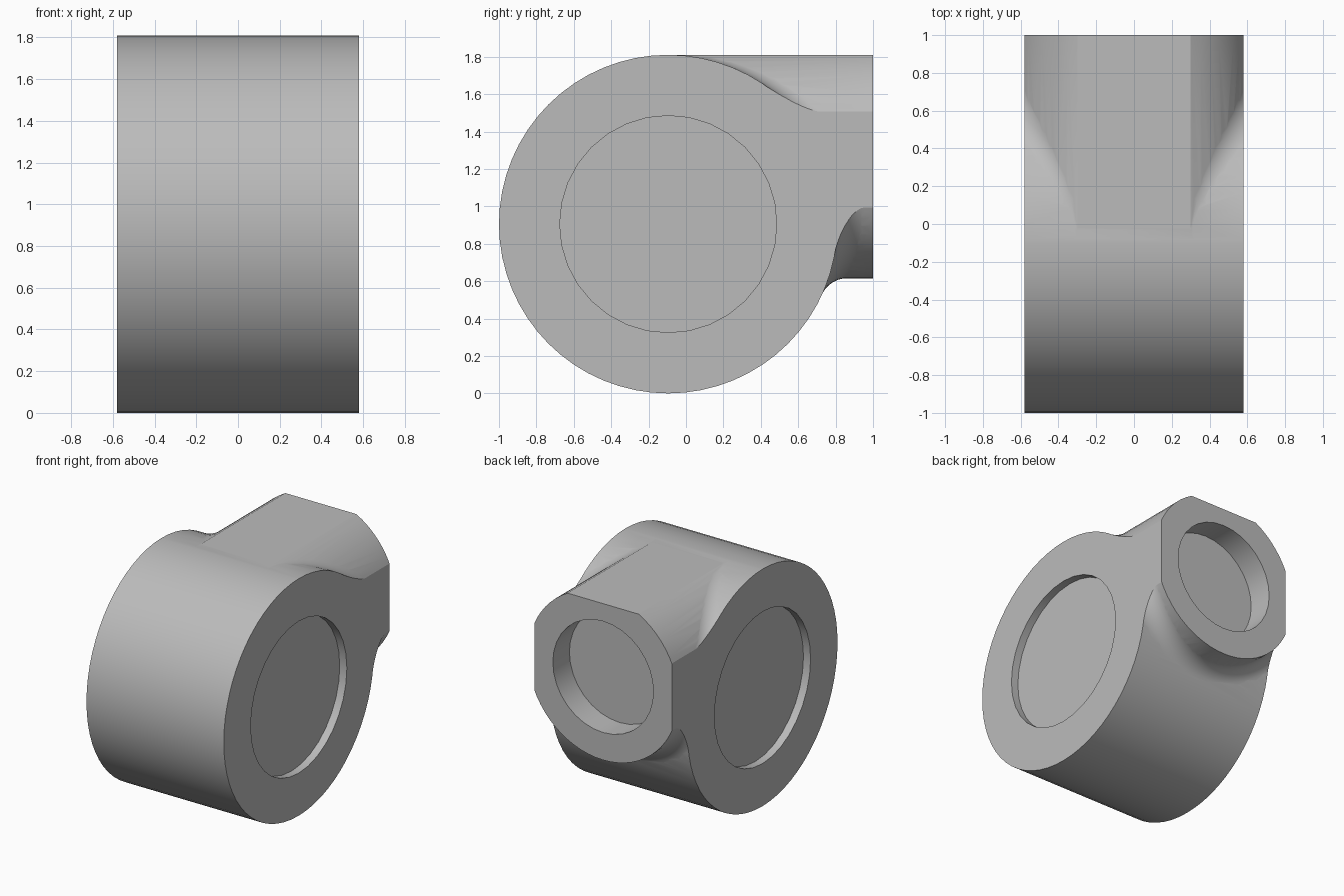
import bpy, bmesh
from math import cos, sin, sqrt, radians, pi
from mathutils import Vector, Matrix

cube = bpy.data.objects.get("Cube")
if cube:
    bpy.data.objects.remove(cube, do_unlink=True)

HALF = 0.58                       # half width
R, DRUM_Y, DRUM_Z = 0.905, -0.095, 0.905
PORT_R, PORT_Z = 0.635, 1.25
BLEND = 0.15                      # fillet radius between port and drum

grey = bpy.data.materials.new("grey")
grey.use_nodes = True
colour = (0.5, 0.5, 0.5, 1)
grey.diffuse_color = colour
grey.node_tree.nodes["Principled BSDF"].inputs["Base Color"].default_value = colour


def add_object(name, bm):
    bmesh.ops.recalc_face_normals(bm, faces=bm.faces)
    mesh = bpy.data.meshes.new(name)
    bm.to_mesh(mesh)
    bm.free()
    mesh.materials.append(grey)
    obj = bpy.data.objects.new(name, mesh)
    bpy.context.collection.objects.link(obj)
    return obj


def cylinder(name, axis, radius, length, centre, sides):
    bm = bmesh.new()
    turn = Matrix.Rotation(pi / 2, 4, "Y" if axis == "X" else "X")
    bmesh.ops.create_cone(bm, cap_ends=True, segments=sides, radius1=radius, radius2=radius,
                          depth=length, matrix=Matrix.Translation(centre) @ turn)
    return add_object(name, bm)


def box(name, low, high):
    low, high = Vector(low), Vector(high)
    bm = bmesh.new()
    bmesh.ops.create_cube(bm, size=1, matrix=Matrix.Translation((low + high) / 2)
                          @ Matrix.Diagonal((high - low).to_4d()))
    return add_object(name, bm)


def collar(name, rings=72, steps=10):
    """Concave fillet swept around the port where it meets the drum."""
    bm = bmesh.new()
    loops = []
    start, end = radians(-244.8), radians(64.8)
    for i in range(rings + 1):
        a = start + (end - start) * i / rings
        x, z = (PORT_R + BLEND) * cos(a), PORT_Z + (PORT_R + BLEND) * sin(a)
        y = DRUM_Y + sqrt(max((R + BLEND) ** 2 - (z - DRUM_Z) ** 2, 0))
        ball = Vector((x, y, z))
        to_port = Vector((-cos(a), 0, -sin(a)))
        to_drum = Vector((0, DRUM_Y - y, DRUM_Z - z)).normalized()
        points = [ball + to_port.slerp(to_drum, k / steps) * (BLEND + 0.001)
                  for k in range(steps + 1)]
        points.append(ball + (to_port + to_drum) * BLEND * 1.3)
        loops.append([bm.verts.new(p) for p in points])
    n = len(loops[0])
    for one, two in zip(loops, loops[1:]):
        for k in range(n):
            m = (k + 1) % n
            bm.faces.new((one[k], one[m], two[m], two[k]))
    bm.faces.new(loops[0])
    bm.faces.new(loops[-1])
    return add_object(name, bm)


def combine(target, tool, operation):
    mod = target.modifiers.new("combine", "BOOLEAN")
    mod.operation, mod.object, mod.solver = operation, tool, "EXACT"
    bpy.context.view_layer.objects.active = target
    bpy.ops.object.modifier_apply(modifier=mod.name)
    bpy.data.objects.remove(tool, do_unlink=True)


# Drum, side port and blended joint, trimmed flat on the top, sides and back
body = cylinder("housing", "X", R, 1.8, (0, DRUM_Y, DRUM_Z), 64)
combine(body, cylinder("port", "Y", PORT_R, 1.2, (0, 0.505, PORT_Z), 64), "UNION")
combine(body, collar("joint"), "UNION")
combine(body, box("trim", (-HALF, -1.2, -0.2), (HALF, 1, 1.8095)), "INTERSECT")

# Shallow round recess in each drum end
for side in (-1, 1):
    combine(body, cylinder("end_recess", "X", 0.58, 0.12, (side * HALF, DRUM_Y, DRUM_Z), 32),
            "DIFFERENCE")

# Deeper bore in the port face
combine(body, cylinder("port_bore", "Y", 0.425, 0.4, (0, 1, PORT_Z), 32), "DIFFERENCE")

bpy.ops.object.select_all(action="DESELECT")
body.select_set(True)
bpy.context.view_layer.objects.active = body
bpy.ops.object.shade_smooth_by_angle(angle=radians(20))
